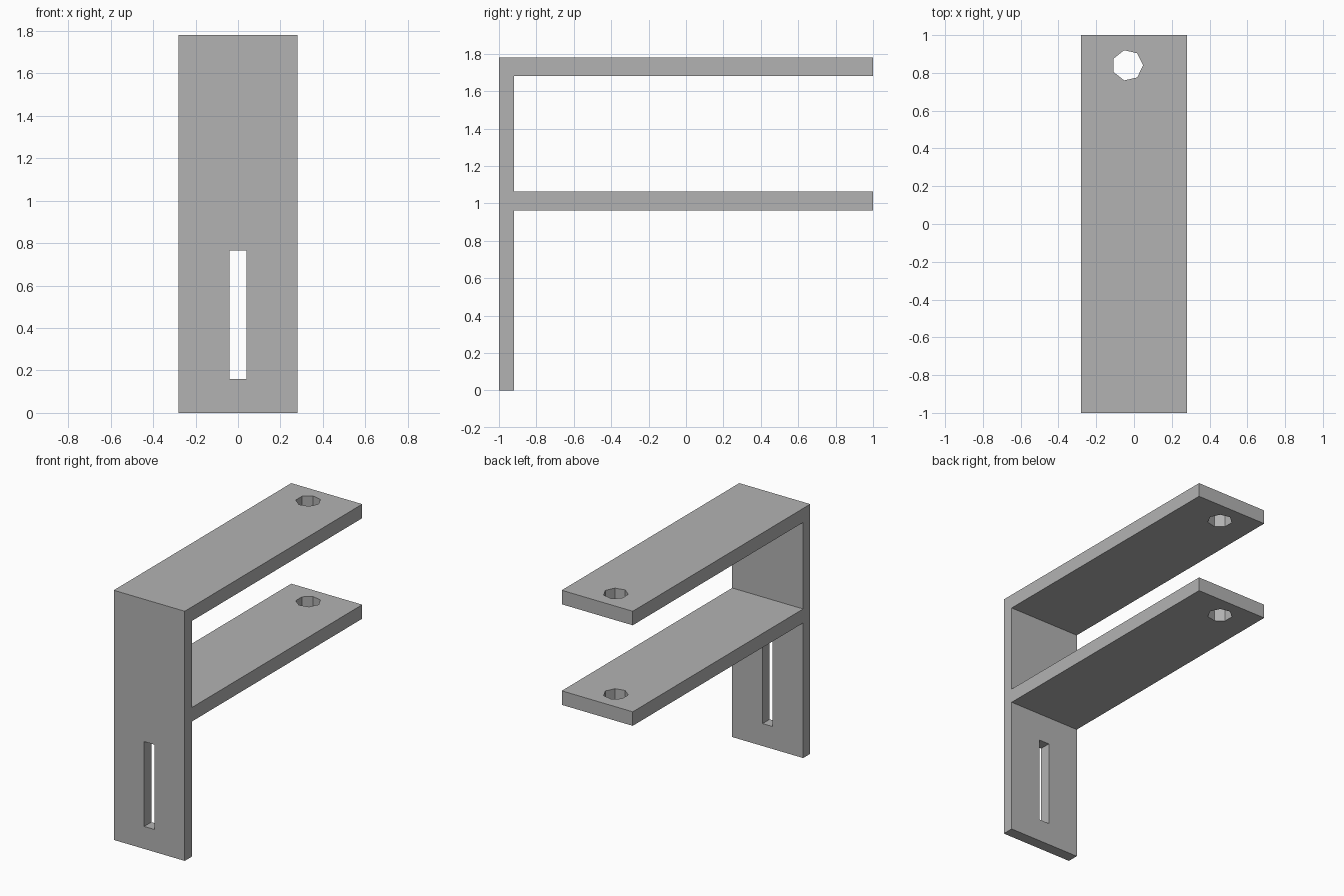
import bpy
import bmesh
from mathutils import Matrix

cube = bpy.data.objects.get("Cube")
if cube:
    bpy.data.objects.remove(cube)

WIDTH = 0.56
HEIGHT = 1.78
WALL_BACK = -0.92
ARM_THICK = 0.1
SHELF_TOP = 1.063

grey = bpy.data.materials.new("plain grey")
grey.use_nodes = True
grey.diffuse_color = (0.45, 0.45, 0.45, 1)
grey.node_tree.nodes["Principled BSDF"].inputs["Base Color"].default_value = grey.diffuse_color


def make_object(name, bm):
    bmesh.ops.recalc_face_normals(bm, faces=bm.faces)
    mesh = bpy.data.meshes.new(name)
    bm.to_mesh(mesh)
    bm.free()
    mesh.materials.append(grey)
    obj = bpy.data.objects.new(name, mesh)
    bpy.context.collection.objects.link(obj)
    return obj


def cut(target, cutter):
    cutter.hide_render = True
    cutter.hide_set(True)
    mod = target.modifiers.new(cutter.name, "BOOLEAN")
    mod.operation = "DIFFERENCE"
    mod.solver = "EXACT"
    mod.object = cutter
    bpy.context.view_layer.objects.active = target
    bpy.ops.object.modifier_apply(modifier=mod.name)
    bpy.data.objects.remove(cutter)


# Bracket: side profile (y, z) of wall with two arms, extruded across x
shelf_under = SHELF_TOP - ARM_THICK
profile = [
    (-1, 0), (WALL_BACK, 0), (WALL_BACK, shelf_under), (1, shelf_under),
    (1, SHELF_TOP), (WALL_BACK, SHELF_TOP), (WALL_BACK, HEIGHT - ARM_THICK),
    (1, HEIGHT - ARM_THICK), (1, HEIGHT), (-1, HEIGHT),
]
bm = bmesh.new()
side = bm.faces.new([bm.verts.new((-WIDTH / 2, y, z)) for y, z in profile])
extruded = bmesh.ops.extrude_face_region(bm, geom=[side])
moved = [v for v in extruded["geom"] if isinstance(v, bmesh.types.BMVert)]
bmesh.ops.translate(bm, verts=moved, vec=(WIDTH, 0, 0))
bracket = make_object("bracket", bm)

# Seven-sided hole through both arms
bm = bmesh.new()
bmesh.ops.create_circle(bm, cap_ends=True, segments=7, radius=0.082)
rim = bmesh.ops.extrude_face_region(bm, geom=bm.faces[:])
moved = [v for v in rim["geom"] if isinstance(v, bmesh.types.BMVert)]
bmesh.ops.translate(bm, verts=moved, vec=(0, 0, 2))
# Turn one corner towards +x, whatever the starting corner
bm.verts.ensure_lookup_table()
start = bm.verts[0].co.to_2d()
spin = start.angle_signed((1, 0))
bmesh.ops.rotate(bm, verts=bm.verts, matrix=Matrix.Rotation(-spin, 3, "Z"))
bmesh.ops.translate(bm, verts=bm.verts, vec=(-0.034, 0.84, 0.5))
cut(bracket, make_object("arm_hole_cutter", bm))

# Tall slot through the lower wall
bm = bmesh.new()
bmesh.ops.create_cube(bm, size=1)
bmesh.ops.scale(bm, verts=bm.verts, vec=(0.08, 0.4, 0.605))
bmesh.ops.translate(bm, verts=bm.verts, vec=(0, -0.96, 0.4625))
cut(bracket, make_object("wall_slot_cutter", bm))
